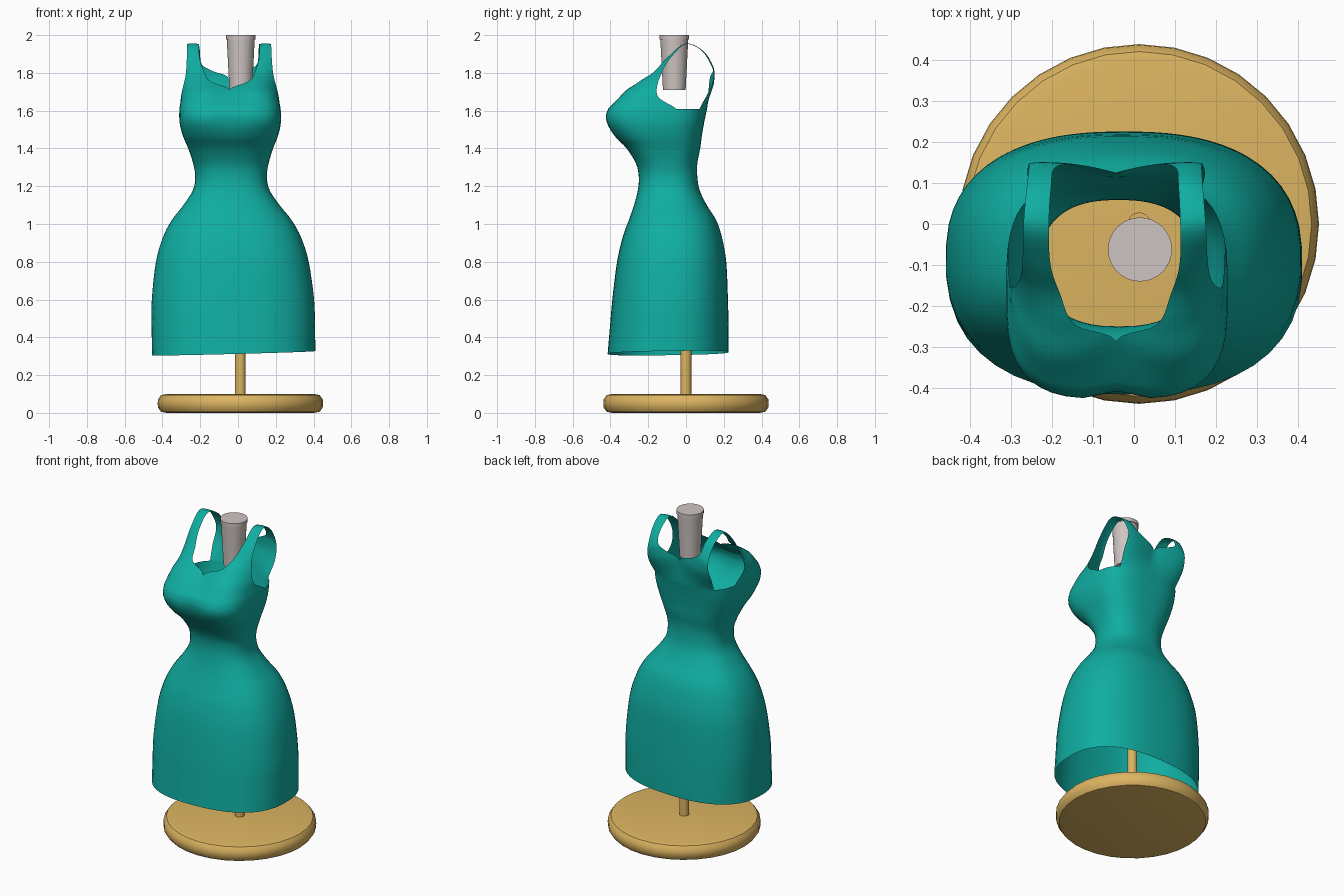
import bpy, bmesh, math
from mathutils import Vector

if "Cube" in bpy.data.objects:
    bpy.data.objects.remove(bpy.data.objects["Cube"])


def material(name, rgb):
    m = bpy.data.materials.new(name)
    m.diffuse_color = (*rgb, 1)
    m.use_nodes = True
    m.node_tree.nodes["Principled BSDF"].inputs["Base Color"].default_value = m.diffuse_color
    return m


def finish(bm, name, mat, angle):
    bmesh.ops.remove_doubles(bm, verts=bm.verts, dist=1e-4)
    bmesh.ops.recalc_face_normals(bm, faces=bm.faces)
    me = bpy.data.meshes.new(name)
    bm.to_mesh(me)
    bm.free()
    ob = bpy.data.objects.new(name, me)
    bpy.context.collection.objects.link(ob)
    me.materials.append(mat)
    bpy.ops.object.select_all(action='DESELECT')
    ob.select_set(True)
    bpy.context.view_layer.objects.active = ob
    bpy.ops.object.shade_smooth_by_angle(angle=math.radians(angle))
    return ob


def lathe(name, profile, center, mat, n=32):
    bm = bmesh.new()
    rings = [[bm.verts.new((center[0] + r * math.cos(2 * math.pi * i / n),
                            center[1] + r * math.sin(2 * math.pi * i / n), z))
              for i in range(n)] for r, z in profile]
    for a, b in zip(rings, rings[1:]):
        for i in range(n):
            bm.faces.new((a[i], a[(i + 1) % n], b[(i + 1) % n], b[i]))
    bm.faces.new(rings[0][::-1])
    bm.faces.new(rings[-1])
    return finish(bm, name, mat, 40)


def spline(pts, before=None, after=None, sub=4):
    """Catmull-Rom curve through vectors of any size."""
    p = [before or pts[0], *pts, after or pts[-1]]
    out = []
    for k in range(1, len(p) - 2):
        for j in range(sub):
            t = j / sub
            out.append(p[k] + 0.5 * t * ((p[k + 1] - p[k - 1])
                       + t * ((2 * p[k - 1] - 5 * p[k] + 4 * p[k + 1] - p[k + 2])
                       + t * (3 * p[k] - p[k - 1] - 3 * p[k + 1] + p[k + 2]))))
    return out + [pts[-1]]


wood = material("wood", (0.72, 0.46, 0.12))
teal = material("teal_cloth", (0.005, 0.42, 0.36))
cream = material("pale_neck", (0.62, 0.56, 0.54))

# Stand: rounded base, pole and neck block
lathe("base", [(.39, 0), (.42, .006), (.436, .028), (.438, .05), (.436, .072),
               (.42, .094), (.39, .1)], (.0125, 0), wood)
lathe("pole", [(.028, .09), (.028, 1.3)], (.0125, 0), wood, 24)
lathe("neck", [(.06, 1.71), (.074, 1.978), (.078, 1.978), (.078, 2.0)], (.0145, -.062), cream)

# Dress body sections: height, half width, front y, back y
SECTIONS = [Vector(s) for s in [
    (.31, .433, -.415, .225), (.45, .433, -.403, .225), (.6, .43, -.39, .222),
    (.8, .405, -.365, .213), (.93, .366, -.335, .19), (1.02, .318, -.303, .16),
    (1.1, .255, -.275, .11), (1.18, .203, -.255, .072), (1.25, .19, -.25, .06),
    (1.32, .2, -.265, .06), (1.4, .225, -.315, .075), (1.46, .25, -.375, .083),
    (1.52, .266, -.415, .093), (1.57, .27, -.427, .103), (1.61, .268, -.415, .112)]]
# Bodice rows over the shoulder: neckline edge, middle, armhole edge
ROWS = [[Vector(p) for p in r] for r in [
    ((0, -.285, 1.71), (.19, -.315, 1.69), (.26, -.14, 1.665)),
    ((.1, -.245, 1.755), (.19, -.235, 1.742), (.25, -.155, 1.715)),
    ((.135, -.17, 1.805), (.187, -.165, 1.8), (.232, -.133, 1.79)),
    ((.157, -.1, 1.88), (.191, -.095, 1.88), (.225, -.085, 1.875)),
    ((.16, -.005, 1.953), (.191, -.003, 1.955), (.222, 0, 1.953)),
    ((.155, .09, 1.915), (.185, .09, 1.917), (.215, .085, 1.915)),
    ((.146, .138, 1.845), (.18, .143, 1.835), (.21, .14, 1.825)),
    ((.09, .143, 1.81), (.16, .15, 1.78), (.212, .145, 1.765)),
    ((0, .125, 1.765), (.13, .142, 1.725), (.216, .12, 1.7))]]
COLS, SIDE = 12, 6
ANGLES = ([102 * i / COLS for i in range(COLS)] + [102 + 38 * i / SIDE for i in range(SIDE)]
          + [140 + 40 * i / COLS for i in range(COLS + 1)])


def section_point(s, deg):
    z, hw, yf, yb = s
    n = 2.45 + 0.75 * min(1, max(0, (z - 1.3) / .25))
    t = math.radians(deg)
    c = math.cos(t)
    x = hw * max(0, math.sin(t)) ** (2 / n) if 0 < deg < 180 else 0
    y = (yf + yb) / 2 - (yb - yf) / 2 * math.copysign(abs(c) ** (2 / n), c)
    if deg < 90:  # hollow between the bust cups
        y += .02 * math.exp(-(x / .05) ** 2 - ((z - 1.56) / .08) ** 2)
    return Vector((x, y, z))


body = [[section_point(s, a) for a in ANGLES] for s in spline(SECTIONS)]

straps = []
for i in range(COLS + 1):
    s = i / COLS
    mids = [a * (1 - s) * (1 - 2 * s) + m * 4 * s * (1 - s) + b * s * (2 * s - 1)
            for a, m, b in ROWS]
    ends = [section_point(SECTIONS[k], d) for d in (102 * s, 180 - 40 * s) for k in (-2, -1)]
    straps.append(spline([ends[1], *mids, ends[3]], ends[0], ends[2], 5))

bm = bmesh.new()
for side in (-1, 1):
    def place(p):
        x = side * max(0, p.x)
        hem = max(0, 1 - (p.z - .31) / .4)  # slightly uneven hem
        return bm.verts.new((x - .018 - .015 * p.z, p.y,
                             p.z + hem * (.008 + .026 * x + .015 * p.y)))
    for grid in (body, straps):
        vs = [[place(p) for p in row] for row in grid]
        for a, b in zip(vs, vs[1:]):
            for k in range(len(a) - 1):
                bm.faces.new((a[k], a[k + 1], b[k + 1], b[k]))
finish(bm, "dress", teal, 60)
